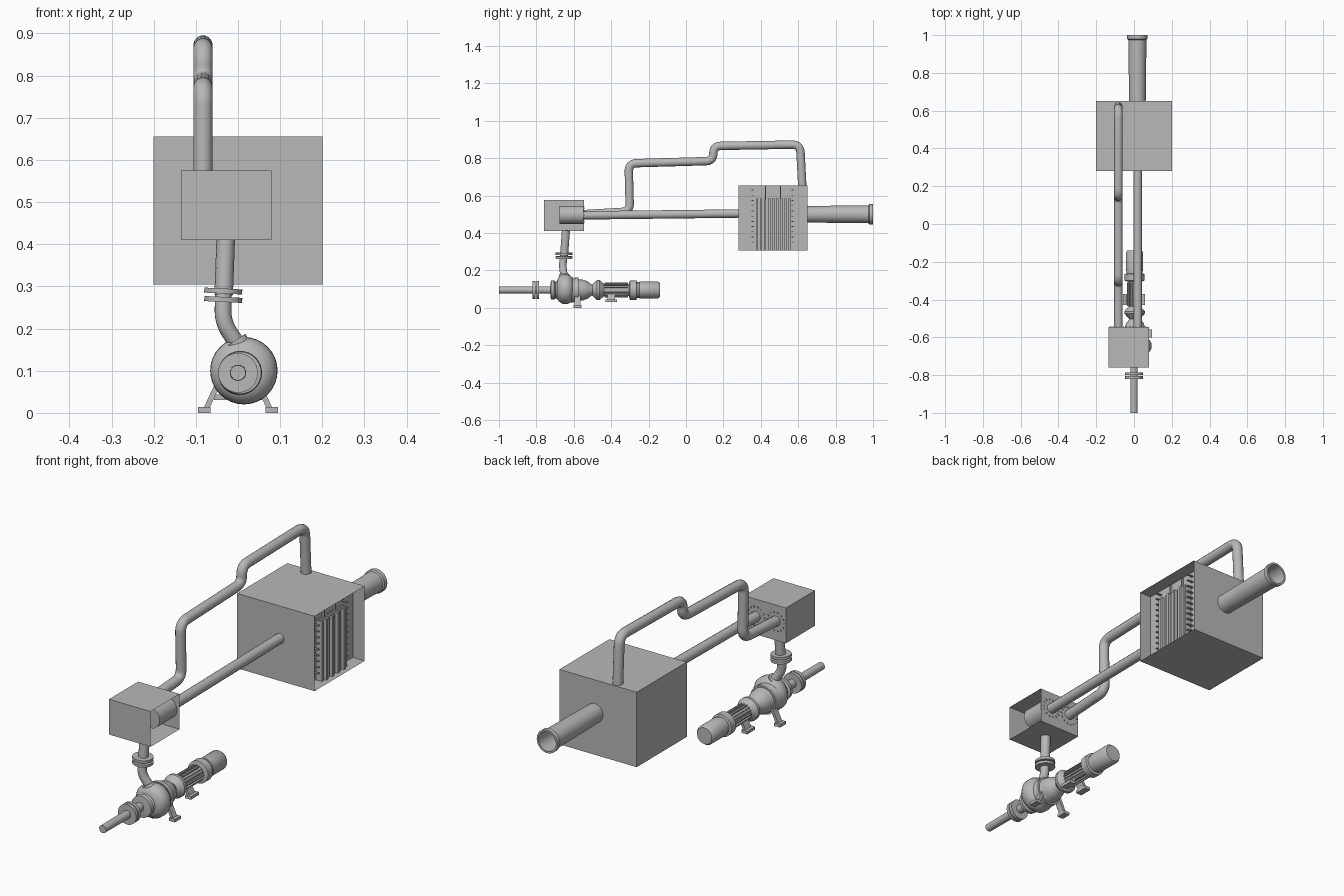
import bpy, bmesh, math
from mathutils import Vector, Matrix

if "Cube" in bpy.data.objects:
    bpy.data.objects.remove(bpy.data.objects["Cube"])

GREY = (0.48, 0.48, 0.48, 1)
mat = bpy.data.materials.new("plain grey")
mat.use_nodes = True
mat.diffuse_color = GREY
mat.node_tree.nodes["Principled BSDF"].inputs["Base Color"].default_value = GREY


def finish(name, bm, smooth=False):
    me = bpy.data.meshes.new(name)
    bm.to_mesh(me)
    bm.free()
    me.materials.append(mat)
    ob = bpy.data.objects.new(name, me)
    bpy.context.collection.objects.link(ob)
    if smooth:
        bpy.ops.object.select_all(action='DESELECT')
        ob.select_set(True)
        bpy.context.view_layer.objects.active = ob
        bpy.ops.object.shade_smooth_by_angle(angle=math.radians(35))
    return ob


def add_box(bm, lo, hi):
    lo, hi = Vector(lo), Vector(hi)
    m = Matrix.Translation((lo + hi) / 2) @ Matrix.Diagonal((*(hi - lo), 1))
    return bmesh.ops.create_cube(bm, size=1, matrix=m)["verts"]


def open_box(name, lo, hi):
    """Thin-walled cabinet without its left wall."""
    bm = bmesh.new()
    add_box(bm, lo, hi)
    bm.normal_update()
    bmesh.ops.delete(bm, geom=[f for f in bm.faces if f.normal.x > 0.9], context='FACES_ONLY')
    return finish(name, bm)


def lathe(name, profile, x, z, segs=32):
    """Turn (y, radius) points around an axis running along y."""
    bm = bmesh.new()
    rings = []
    for y, r in profile:
        rings.append([bm.verts.new((x + r * math.cos(a), y, z + r * math.sin(a)))
                      for a in (2 * math.pi * i / segs for i in range(segs))])
    for a, b in zip(rings, rings[1:]):
        for i in range(segs):
            j = (i + 1) % segs
            bm.faces.new((a[i], b[i], b[j], a[j]))
    if profile[0] != profile[-1]:
        bm.faces.new(rings[0])
        bm.faces.new(rings[-1])
    bmesh.ops.recalc_face_normals(bm, faces=bm.faces)
    return finish(name, bm, True)


def pipe(name, corners, radius, bend=0.045):
    """Round tube along a path whose corners are rounded off."""
    pts = [Vector(c) for c in corners]
    path = [pts[0]]
    for a, b, c in zip(pts, pts[1:], pts[2:]):
        d = min(bend, (a - b).length * 0.49, (c - b).length * 0.49)
        p, q = b + (a - b).normalized() * d, b + (c - b).normalized() * d
        for i in range(9):
            t = i / 8
            path.append(p * (1 - t) ** 2 + b * 2 * t * (1 - t) + q * t * t)
    path.append(pts[-1])
    cu = bpy.data.curves.new(name, 'CURVE')
    cu.dimensions = '3D'
    cu.bevel_depth = radius
    cu.bevel_resolution = 5
    cu.use_fill_caps = True
    sp = cu.splines.new('POLY')
    sp.points.add(len(path) - 1)
    for sp_pt, p in zip(sp.points, path):
        sp_pt.co = (*p, 1)
    sp.use_smooth = True
    cu.materials.append(mat)
    ob = bpy.data.objects.new(name, cu)
    bpy.context.collection.objects.link(ob)
    return ob


def disc(name, centre, radius, depth, axis):
    bm = bmesh.new()
    rot = Vector((0, 0, 1)).rotation_difference(Vector(axis)).to_matrix().to_4x4()
    bmesh.ops.create_cone(bm, cap_ends=True, segments=32, radius1=radius, radius2=radius,
                          depth=depth, matrix=Matrix.Translation(centre) @ rot)
    return finish(name, bm, True)


# Cabinets, open on the left
open_box("large_cabinet", (-0.2, 0.28, 0.305), (0.2, 0.65, 0.655))
open_box("small_cabinet", (-0.135, -0.76, 0.41), (0.08, -0.545, 0.575))

# Inner panel with vertical plates, hangers and two rows of pegs
bm = bmesh.new()
add_box(bm, (0.138, 0.281, 0.306), (0.14, 0.649, 0.654))
finish("inner_panel", bm)
bm = bmesh.new()
for i in range(9):
    y = 0.375 + i * 0.0215
    add_box(bm, (0.14, y, 0.306), (0.18 if i % 2 else 0.172, y + 0.011, 0.585))
for y in (0.425, 0.505):
    add_box(bm, (0.14, y - 0.003, 0.585), (0.15, y + 0.003, 0.65))
finish("plate_pack", bm)
bm = bmesh.new()
for y in (0.355, 0.57):
    for i in range(11):
        z = 0.35 + i * 0.028
        add_box(bm, (0.14, y - 0.005, z - 0.002), (0.17, y + 0.005, z + 0.002))
finish("panel_pegs", bm)

# Main pipes
pipe("straight_pipe", [(0.02, -0.56, 0.494), (0.02, 0.29, 0.504)], 0.023)
pipe("bypass_pipe", [(-0.083, -0.56, 0.5), (-0.083, -0.3, 0.515), (-0.083, -0.307, 0.772),
                     (-0.083, 0.145, 0.785), (-0.083, 0.147, 0.865),
                     (-0.083, 0.61, 0.873), (-0.083, 0.622, 0.645)], 0.023)

# Stubs and bolt rings at the small cabinet
for side, x in (("left", 0.02), ("right", -0.083)):
    lathe(side + "_stub", [(-0.675, 0.048), (-0.548, 0.048)], x, 0.497)
    bm = bmesh.new()
    for i in range(14):
        a = 2 * math.pi * i / 14
        bx, bz = x + 0.043 * math.cos(a), 0.497 + 0.043 * math.sin(a)
        add_box(bm, (bx - 0.003, -0.546, bz - 0.003), (bx + 0.003, -0.542, bz + 0.003))
    finish(side + "_bolt_ring", bm)

# Hollow outlet with a rolled lip
outlet = lathe("outlet_pipe", [(0.64, 0.044), (0.975, 0.048), (0.98, 0.054), (1.0, 0.054),
                               (1.0, 0.045), (0.66, 0.04), (0.64, 0.04), (0.64, 0.044)], 0.018, 0.5)

# Riser between pump and small cabinet
pipe("riser_upper", [(-0.029, -0.642, 0.415), (-0.034, -0.652, 0.28)], 0.022)
pipe("riser_lower", [(-0.035, -0.654, 0.28), (-0.036, -0.66, 0.215), (0.01, -0.645, 0.145)], 0.02, 0.03)
for i, z in enumerate((0.269, 0.289)):
    disc("riser_flange_%d" % i, (-0.035, -0.653, z), 0.045, 0.012, (0.05, 0, 1))
disc("volute_neck_ring", (-0.004, -0.65, 0.165), 0.03, 0.014, (-0.55, 0, 0.83))

# Inlet pipe and flanges
lathe("inlet_pipe", [(-1.0, 0.018), (-0.7, 0.02)], 0, 0.095)
for i, y in enumerate((-0.812, -0.793)):
    disc("inlet_flange_%d" % i, (0, y, 0.095), 0.047, 0.015, (0, 1, 0))

# Pump casing
lathe("pump_casing", [(-0.725, 0.03), (-0.722, 0.05), (-0.705, 0.052), (-0.698, 0.043), (-0.68, 0.055),
                      (-0.66, 0.066), (-0.6, 0.066), (-0.59, 0.06), (-0.55, 0.055),
                      (-0.525, 0.046), (-0.505, 0.03), (-0.49, 0.025)], 0.005, 0.095)
lathe("volute_ring", [(-0.69, 0.045), (-0.68, 0.066), (-0.66, 0.079), (-0.635, 0.08),
                      (-0.615, 0.07), (-0.6, 0.045)], 0.014, 0.1)
disc("casing_flange", (0.005, -0.585, 0.095), 0.066, 0.018, (0, 1, 0))

# Coupling and ribbed bearing housing
lathe("coupling", [(-0.51, 0.022), (-0.475, 0.054), (-0.462, 0.054), (-0.43, 0.025)], 0.003, 0.095)
lathe("bearing_housing", [(-0.445, 0.032), (-0.295, 0.032)], 0.003, 0.095)
bm = bmesh.new()
for i in range(16):
    vs = add_box(bm, (-0.002, -0.435, 0.02), (0.002, -0.31, 0.039))
    bmesh.ops.rotate(bm, verts=vs, cent=(0, 0, 0), matrix=Matrix.Rotation(i * math.pi / 8, 3, 'Y'))
    bmesh.ops.translate(bm, verts=vs, vec=(0.003, 0, 0.095))
finish("housing_ribs", bm)

# Motor
lathe("motor", [(-0.305, 0.035), (-0.3, 0.052), (-0.265, 0.052), (-0.262, 0.042), (-0.25, 0.042),
                (-0.248, 0.045), (-0.15, 0.045), (-0.14, 0.038)], 0.003, 0.095)


def support(name, y, half, top, foot, z_top, z_foot):
    """Pair of splayed legs ending in flat feet."""
    for side, s in (("left", 1), ("right", -1)):
        bm = bmesh.new()
        vs = add_box(bm, (s * foot - 0.007, y - half * 0.7, z_foot), (s * foot + 0.007, y + half * 0.7, z_top))
        for v in vs:
            if v.co.z > (z_top + z_foot) / 2:
                v.co.x += s * (top - foot)
        add_box(bm, (s * foot - 0.015, y - half, z_foot), (s * foot + 0.015, y + half, z_foot + 0.014))
        finish(side + "_" + name, bm)


support("pump_leg", -0.58, 0.022, 0.045, 0.08, 0.075, 0.0)
support("housing_leg", -0.40, 0.03, 0.02, 0.042, 0.075, 0.03)
